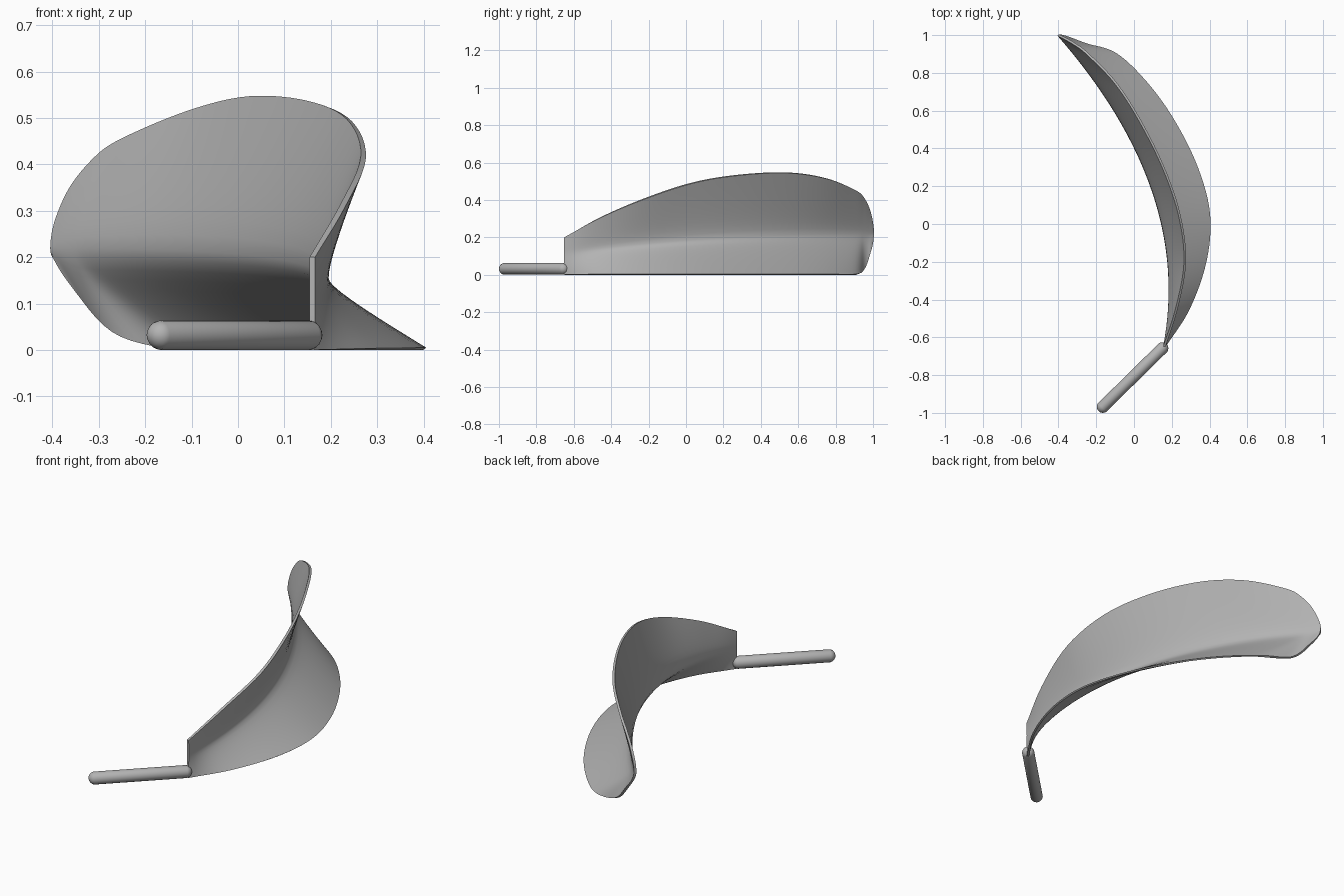
import bpy, bmesh, math
from mathutils import Vector, Matrix

cube = bpy.data.objects.get("Cube")
if cube:
    bpy.data.objects.remove(cube, do_unlink=True)

# single grey metal
metal = bpy.data.materials.new("grey_metal")
metal.use_nodes = True
colour = (0.45, 0.45, 0.45, 1)
metal.diffuse_color = colour
metal.node_tree.nodes["Principled BSDF"].inputs["Base Color"].default_value = colour


def make_object(name, bm, angle):
    mesh = bpy.data.meshes.new(name)
    bmesh.ops.recalc_face_normals(bm, faces=bm.faces)
    bm.to_mesh(mesh)
    bm.free()
    obj = bpy.data.objects.new(name, mesh)
    bpy.context.collection.objects.link(obj)
    mesh.materials.append(metal)
    bpy.ops.object.select_all(action="DESELECT")
    obj.select_set(True)
    bpy.context.view_layer.objects.active = obj
    return obj


def smooth_path(points, ghost, steps):
    """Catmull-Rom path; ghost continues the path past its last point."""
    pts = [2 * points[0] - points[1]] + points + [ghost]
    path = []
    for a, b, c, d in zip(pts, pts[1:], pts[2:], pts[3:]):
        for i in range(steps):
            t = i / steps
            path.append(b + (c - a) * t / 2 + (a * 2 - b * 5 + c * 4 - d) * t * t / 2
                        + (b * 3 - a - c * 3 + d) * t ** 3 / 2)
    return path + [points[-1]]


# blade stations: y, bottom x, bottom z, top x, top z
stations = [
    (-.65, .16, 0, .16, .20),
    (-.45, .29, 0, .225, .31),
    (-.2, .38, 0, .27, .415),
    (.05, .40, 0, .24, .495),
    (.3, .335, 0, .155, .535),
    (.55, .21, 0, .03, .545),
    (.75, .065, 0, -.10, .515),
    (.9, -.095, 0, -.245, .455),
    (.95, -.25, .03, -.31, .41),
    (.985, -.34, .12, -.37, .33),
    (1, -.4, .22, -.4, .22),
]
bottom = [Vector((bx, y, bz)) for y, bx, bz, tx, tz in stations]
top = [Vector((tx, y, tz)) for y, bx, bz, tx, tz in stations]


# waist line where the blade is drawn in between its two flared edges
def waist_point(y):
    u = (y + .65) / 1.65
    return Vector((.16 - .56 * u + .88 * u * (1 - u), y, .22 - .1 * (1 - u) ** 2))


STEPS, HALF, ROUND = 6, 10, .2
low = smooth_path(bottom, top[-2], STEPS)
high = smooth_path(top, bottom[-2], STEPS)

bm = bmesh.new()
columns = []
for lo, hi in zip(low, high):
    mid = waist_point(lo.y)
    column = []
    for j in range(-HALF, HALF + 1):
        s = j / HALF
        edge = lo if s < 0 else hi
        flare = (math.hypot(s, ROUND) - ROUND) / (math.hypot(1, ROUND) - ROUND)
        p = mid.lerp(edge, abs(s))
        p.x = mid.x + (edge.x - mid.x) * flare
        column.append(bm.verts.new(p))
    columns.append(column)
for a, b in zip(columns, columns[1:]):
    for j in range(2 * HALF):
        bm.faces.new((a[j], b[j], b[j + 1], a[j + 1]))
bmesh.ops.remove_doubles(bm, verts=bm.verts, dist=.0005)
blade = make_object("blade", bm, 40)
shell = blade.modifiers.new("thickness", "SOLIDIFY")
shell.thickness = .012
shell.offset = 0
bpy.ops.object.modifier_apply(modifier=shell.name)
for v in blade.data.vertices:      # keep the lower edge flat on the ground
    v.co.z = max(v.co.z, 0)
bpy.ops.object.shade_smooth_by_angle(angle=math.radians(40))

# round-ended handle bar lying on the ground
RADIUS = .032
start, end = Vector((-.165, -.968, RADIUS)), Vector((.15, -.658, RADIUS))
axis = end - start
bm = bmesh.new()
bmesh.ops.create_uvsphere(bm, u_segments=16, v_segments=9, radius=RADIUS)
for v in bm.verts:
    v.co.z += math.copysign(axis.length / 2, v.co.z)
turn = axis.to_track_quat("Z", "Y").to_matrix().to_4x4()
bm.transform(Matrix.Translation((start + end) / 2) @ turn)
handle = make_object("handle_bar", bm, 40)
bpy.ops.object.shade_smooth_by_angle(angle=math.radians(40))
